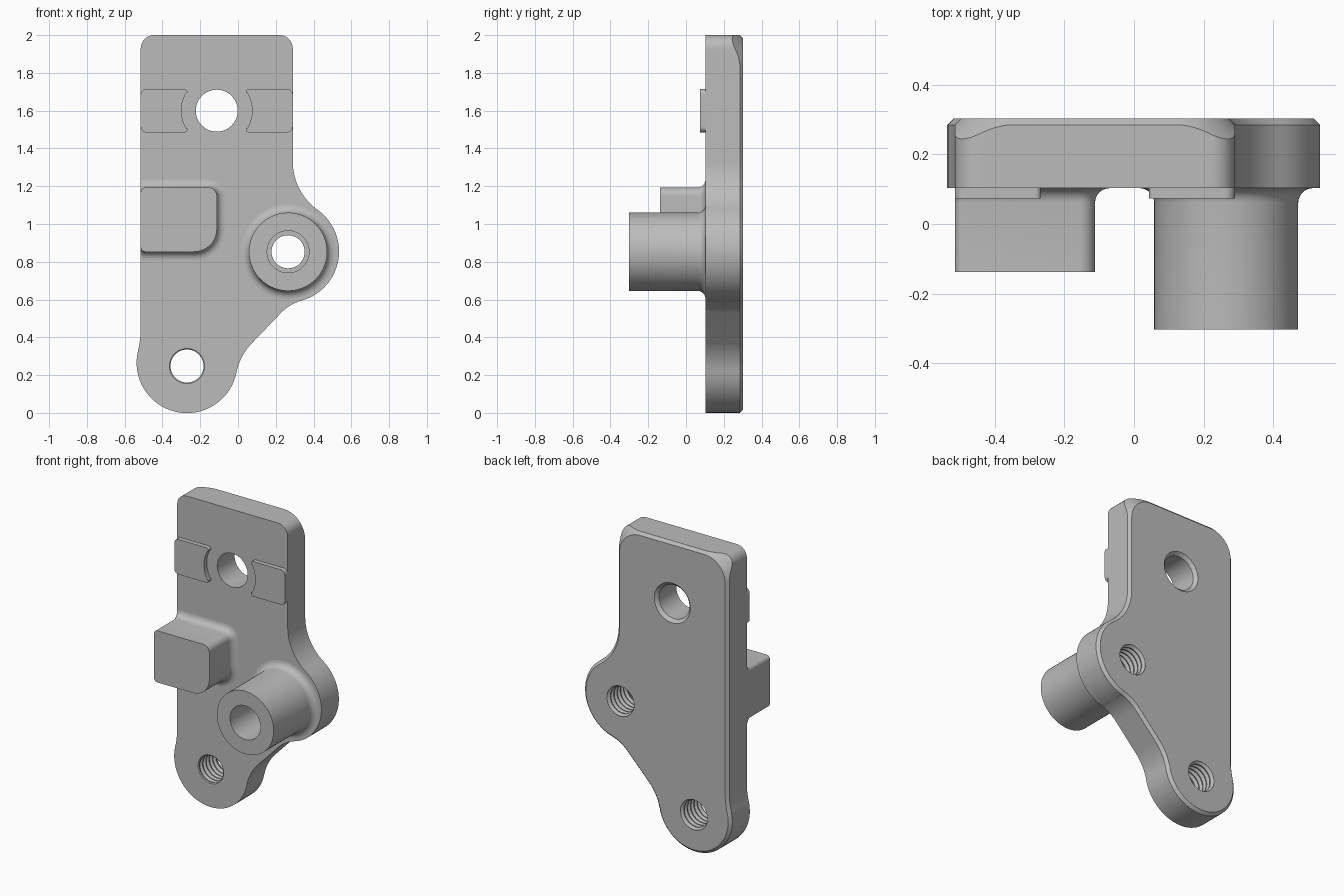
import bpy, bmesh
from math import sin, cos, radians, sqrt, hypot

old = bpy.data.objects.get("Cube")
if old:
    bpy.data.objects.remove(old, do_unlink=True)

FRONT, BACK = 0.103, 0.303      # plate faces along y
LEFT, RIGHT = -0.515, 0.29      # straight plate edges along x
MID = (LEFT + RIGHT) / 2
CHAMFER = 0.018
SEGS = 64

grey = bpy.data.materials.new("machined_grey")
grey.use_nodes = True
grey.diffuse_color = (0.5, 0.5, 0.5, 1)
grey.node_tree.nodes["Principled BSDF"].inputs["Base Color"].default_value = (0.5, 0.5, 0.5, 1)


def arc(cx, cz, r, a0, a1, n=12):
    steps = [radians(a0 + (a1 - a0) * i / n) for i in range(n + 1)]
    return [(cx + r * cos(a), cz + r * sin(a)) for a in steps]


def ring(outline, y):
    return [(x, y, z) for x, z in outline]


def loft(name, rings, cap_start=True, cap_end=True):
    """Skin a stack of equal-length rings."""
    bm = bmesh.new()
    loops = [[bm.verts.new(p) for p in r] for r in rings]
    for a, b in zip(loops, loops[1:]):
        for i in range(len(a)):
            j = (i + 1) % len(a)
            bm.faces.new((a[i], a[j], b[j], b[i]))
    if cap_start:
        bm.faces.new(loops[0])
    if cap_end:
        bm.faces.new(loops[-1])
    bmesh.ops.remove_doubles(bm, verts=bm.verts, dist=1e-5)
    bmesh.ops.recalc_face_normals(bm, faces=bm.faces)
    mesh = bpy.data.meshes.new(name)
    bm.to_mesh(mesh)
    bm.free()
    mesh.materials.append(grey)
    obj = bpy.data.objects.new(name, mesh)
    bpy.context.collection.objects.link(obj)
    return obj


def lathe(name, cx, cz, profile, **caps):
    """Turn (radius, y) pairs around a front-to-back axis."""
    circles = [ring(arc(cx, cz, r, 0, 360, SEGS)[:-1], y) for r, y in profile]
    return loft(name, circles, **caps)


def smooth(obj):
    bpy.ops.object.select_all(action='DESELECT')
    obj.select_set(True)
    bpy.context.view_layer.objects.active = obj
    bpy.ops.object.shade_smooth_by_angle(angle=radians(30))


# Plate outline: matching outer and chamfered back edges
def top_corner(side, a0, a1, big=0.15, small=0.07, n=20):
    size = big + CHAMFER
    k = size - small
    edge = LEFT if side < 0 else RIGHT
    cx, cz = edge - side * size, 2 - size
    out, inn = [], []
    for i in range(n + 1):
        a = radians(a0 + (a1 - a0) * i / n)
        c, s = abs(cos(a)), abs(sin(a))
        t = size / max(c, s)
        if min(c, s) / max(c, s) > k / size:
            t = k * (c + s) + sqrt((k * (c + s)) ** 2 - 2 * k * k + small ** 2)
        out.append((cx + t * cos(a), cz + t * sin(a)))
        inn.append((cx + big * cos(a), cz + big * sin(a)))
    return out, inn


outer, inner = [], []
for side, a0, a1 in ((-1, 180, 90), (1, 90, 0)):
    o, i = top_corner(side, a0, a1)
    outer += o
    inner += i

# centre x, centre z, radius, start, end, sign (+1 hollow, -1 bulge)
edge_arcs = [
    (0.603, 1.33, 0.313, 180, 234.6, 1),
    (0.265, 0.855, 0.27, 54.6, -74.3, -1),
    (0.405, 0.356, 0.248, 105.7, 136.2, 1),
    (0.300, 0.150, 0.315, 136.2, 168.5, 1),
    (-0.27, 0.266, 0.267, -11.5, -193.7, -1),
    (-1.025, 0.45, 0.51, -13.7, 0, 1),
]
for cx, cz, r, a0, a1, sign in edge_arcs:
    n = 32 if sign < 0 else 14
    outer += arc(cx, cz, r, a0, a1, n)
    inner += arc(cx, cz, r + sign * CHAMFER, a0, a1, n)

shoulder = [(x, BACK - hypot(x - u, z - v), z) for (x, z), (u, v) in zip(outer, inner)]
plate = loft("mounting_plate", [ring(outer, FRONT), shoulder, ring(inner, BACK)])

# Hole cutters: one plain with a back chamfer, two threaded
pitch, minor, major = 0.034, 0.0875, 0.106
thread = []
for i in range(9):
    y = FRONT - 0.03 + i * pitch
    thread += [(minor, y), (minor, y + pitch * 0.2), (major, y + pitch * 0.6)]
cutters = [
    lathe("plain_hole_cutter", MID, 1.6,
          [(0.111, 0), (0.111, BACK - 0.02), (0.141, BACK + 0.01)]),
    lathe("pivot_thread_cutter", 0.265, 0.853, thread),
    lathe("lower_thread_cutter", -0.27, 0.248, thread),
]
bpy.context.view_layer.objects.active = plate
for cutter in cutters:
    cutter.hide_render = True
    mod = plate.modifiers.new("hole", 'BOOLEAN')
    mod.operation = 'DIFFERENCE'
    mod.solver = 'EXACT'
    mod.object = cutter
    bpy.ops.object.modifier_apply(modifier=mod.name)
    bpy.data.objects.remove(cutter, do_unlink=True)

# Hollow cylindrical boss with a filleted foot
FILLET = 0.042
fillet = [(FILLET * (1 - sin(radians(a))), FRONT - FILLET * (1 - cos(radians(a))))
          for a in range(0, 91, 15)]
boss = lathe("pivot_boss", 0.265, 0.853,
             [(0.207 + o, y) for o, y in fillet]
             + [(0.207, -0.303), (0.111, -0.303), (0.111, 0.085), (minor, 0.085), (minor, FRONT)],
             cap_start=False, cap_end=False)


# Stop block, flush with the plate edge, with the same filleted foot
def block_outline(grow):
    x0, x1, z0, z1 = LEFT, -0.112, 0.853, 1.193
    pts = []
    for x, z, r, a in ((x0, z1, 0.025, 180), (x1, z1, 0.045, 90),
                       (x1, z0, 0.12, 0), (x0, z0, 0.025, -90)):
        cx = x + r if x == x0 else x - r
        cz = z + r if z == z0 else z - r
        pts += arc(cx, cz, r + grow, a, a - 90)
    return [(max(x, LEFT), z) for x, z in pts]


block = loft("stop_block",
             [ring(block_outline(o), y) for o, y in fillet] + [ring(block_outline(0), -0.138)],
             cap_start=False)

# Two raised pads hugging the plain hole
pad_outline = (arc(-0.485, 1.685, 0.03, 180, 90) + arc(-0.283, 1.70, 0.015, 90, -30)
               + arc(MID, 1.6, 0.187, 149, 211, 16)
               + arc(-0.283, 1.50, 0.015, 30, -90) + arc(-0.485, 1.515, 0.03, 270, 180))
mirrored = [(2 * MID - x, z) for x, z in pad_outline]
pads = [loft(name, [ring(o, FRONT), ring(o, 0.073)], cap_start=False)
        for name, o in (("right_pad", pad_outline), ("left_pad", mirrored))]

for part in [plate, boss, block] + pads:
    smooth(part)
